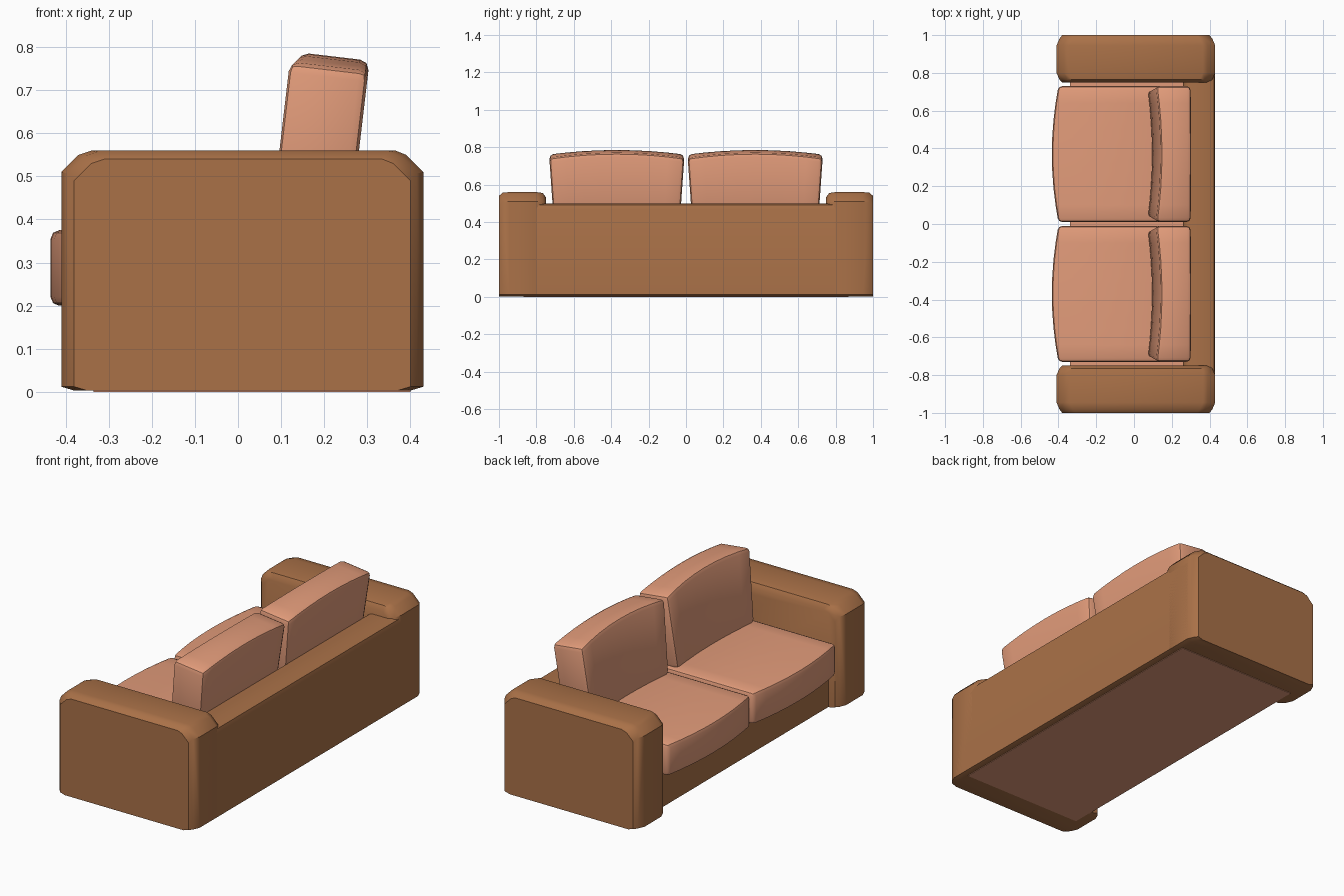
import bpy, bmesh, math
from mathutils import Matrix, Vector

if "Cube" in bpy.data.objects:
    bpy.data.objects.remove(bpy.data.objects["Cube"])


def material(name, rgb):
    m = bpy.data.materials.new(name)
    m.diffuse_color = (*rgb, 1)
    m.use_nodes = True
    m.node_tree.nodes["Principled BSDF"].inputs["Base Color"].default_value = m.diffuse_color
    return m


BROWN = material("brown leather", (0.40, 0.165, 0.064))
SALMON = material("salmon fabric", (0.76, 0.33, 0.195))


def finish(bm, name, mats, angle=40):
    bmesh.ops.recalc_face_normals(bm, faces=bm.faces)
    me = bpy.data.meshes.new(name)
    bm.to_mesh(me)
    bm.free()
    ob = bpy.data.objects.new(name, me)
    bpy.context.collection.objects.link(ob)
    for m in mats:
        me.materials.append(m)
    bpy.ops.object.select_all(action='DESELECT')
    ob.select_set(True)
    bpy.context.view_layer.objects.active = ob
    bpy.ops.object.shade_smooth_by_angle(angle=math.radians(angle))
    return ob


def box(lo, hi, bevel=0.0, segments=2):
    lo, hi = Vector(lo), Vector(hi)
    bm = bmesh.new()
    bmesh.ops.create_cube(bm, size=1)
    for v in bm.verts:
        v.co = Vector((v.co[i] * (hi[i] - lo[i]) + (hi[i] + lo[i]) / 2 for i in range(3)))
    if bevel:
        bmesh.ops.bevel(bm, geom=bm.edges[:], offset=bevel, segments=segments,
                        profile=0.5, affect='EDGES')
    return bm


def slice_y(bm, y0, y1, n):
    for i in range(1, n):
        bmesh.ops.bisect_plane(bm, geom=bm.verts[:] + bm.edges[:] + bm.faces[:],
                               plane_co=(0, y0 + (y1 - y0) * i / n, 0), plane_no=(0, 1, 0))


def loft(profile, stations):
    """Loft an xz profile through (y, x inset, top inset) stations."""
    bm = bmesh.new()
    rings = []
    for y, dx, dz in stations:
        rings.append([bm.verts.new((x - math.copysign(dx, x), y, z - (dz if z > 0.3 else 0)))
                      for x, z in profile])
    n = len(profile)
    for a, b in zip(rings, rings[1:]):
        for i in range(n):
            bm.faces.new((a[i], a[(i + 1) % n], b[(i + 1) % n], b[i]))
    bm.faces.new(rings[0])
    bm.faces.new(rings[-1])
    return bm


# Arms: rounded slabs that swell slightly from each end face
ARM = [(-.38, .003), (-.41, .012), (-.41, .51), (-.37, .55), (-.34, .56),
       (.365, .56), (.39, .55), (.43, .51), (.43, .012), (.40, .003)]
for side, s in (("left", -1), ("right", 1)):
    stations = [(s * 1.0, .03, .02), (s * .98, .015, .003), (s * .945, 0, 0),
                (s * .80, 0, 0), (s * .765, .015, .005), (s * .748, .03, .03)]
    finish(loft(ARM, stations), side + "_arm", [BROWN])

# Back rest frame
BACK = [(.26, .003), (.26, .475), (.275, .495), (.29, .50), (.405, .50),
        (.424, .492), (.43, .47), (.43, .012), (.40, .003)]
finish(loft(BACK, [(-.945, 0, 0), (.945, 0, 0)]), "back_frame", [BROWN])

# Seat base: brown sides, fabric deck
bm = box((-.34, -.77, .003), (.30, .77, .20))
bm.normal_update()
for f in bm.faces:
    f.material_index = 1 if abs(f.normal.z) > .5 else 0
finish(bm, "seat_base", [BROWN, SALMON])

# Underside cloth
finish(box((-.335, -.87, 0), (.40, .87, .008)), "underside_cloth", [SALMON])

TILT = Matrix.Rotation(math.radians(6.7), 3, 'Y')
for side, s in (("left", -1), ("right", 1)):
    # Seat cushion with a bowed front
    bm = box((-.40, -.36, .20), (.26, .36, .375), .02)
    slice_y(bm, -.36, .36, 8)
    for v in bm.verts:
        t = v.co.y / .36
        if v.co.x < -.3:
            v.co.x -= .035 * (1 - t * t)
        v.co.y = v.co.y + s * .37
    finish(bm, side + "_seat_cushion", [SALMON])

    # Back cushion: crowned top, hollow front, wider at the top, leaning back
    bm = box((-.093, -.36, -.02), (.093, .36, .375), .022)
    slice_y(bm, -.36, .36, 8)
    for v in bm.verts:
        t = v.co.y / .36
        if v.co.x < 0:
            v.co.x += .022 * (1 - t * t)
        if v.co.z > .3:
            v.co.z += .027 * (1 - t * t)
        v.co.y *= .93 + .07 * min(1, max(0, v.co.z / .36))
        v.co = TILT @ v.co + Vector((.166, s * .37, .38))
    finish(bm, side + "_back_cushion", [SALMON])
